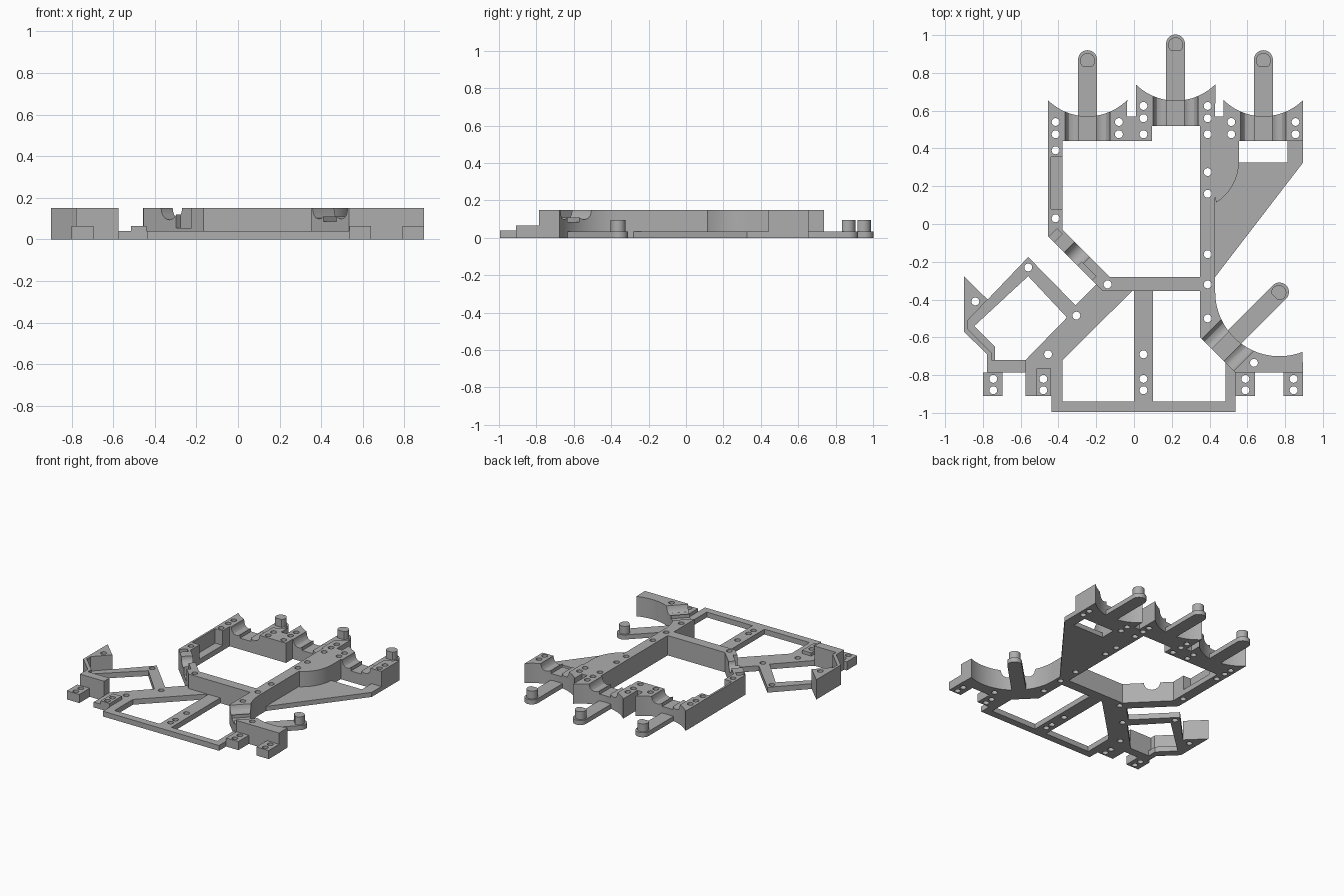
import bpy, bmesh
from math import pi, cos, sin, radians
from mathutils import Matrix, Vector

cube = bpy.data.objects.get("Cube")
if cube:
    bpy.data.objects.remove(cube, do_unlink=True)

grey = bpy.data.materials.new("plain grey")
grey.use_nodes = True
grey.diffuse_color = (0.42, 0.42, 0.42, 1)
grey.node_tree.nodes["Principled BSDF"].inputs["Base Color"].default_value = grey.diffuse_color

TOP, LOW, ARM, FOOT = 0.15, 0.04, 0.035, 0.065
parts = []


def prism(name, outline, bottom, top, cutter=False):
    """Extrude a flat outline upward into a closed solid."""
    bm = bmesh.new()
    base = bm.faces.new([bm.verts.new((x, y, bottom)) for x, y in outline])
    side = bmesh.ops.extrude_face_region(bm, geom=[base])
    moved = [v for v in side["geom"] if isinstance(v, bmesh.types.BMVert)]
    bmesh.ops.translate(bm, verts=moved, vec=(0, 0, top - bottom))
    bmesh.ops.recalc_face_normals(bm, faces=bm.faces)
    mesh = bpy.data.meshes.new(name)
    bm.to_mesh(mesh)
    bm.free()
    obj = bpy.data.objects.new(name, mesh)
    bpy.context.collection.objects.link(obj)
    if cutter:
        obj.hide_render = True
        obj.hide_set(True)
    else:
        mesh.materials.append(grey)
        parts.append(obj)
    return obj


def rect(left, right, front, back):
    return [(left, front), (right, front), (right, back), (left, back)]


def arc(x, y, radius, start, end, steps=20):
    angles = [radians(start + (end - start) * i / steps) for i in range(steps + 1)]
    return [(x + radius * cos(a), y + radius * sin(a)) for a in angles]


def place(obj, x, y, degrees):
    obj.data.transform(Matrix.Translation((x, y, 0)) @ Matrix.Rotation(radians(degrees), 4, "Z"))
    return obj


def cut(obj, cutter):
    mod = obj.modifiers.new("cut", "BOOLEAN")
    mod.operation, mod.solver, mod.object = "DIFFERENCE", "EXACT", cutter


def upright_cutter(name, profile, front, back):
    """Prism whose profile lies in x and z and which runs along y."""
    obj = prism(name, profile, -back, -front, cutter=True)
    obj.data.transform(Matrix.Rotation(pi / 2, 4, "X"))
    return obj


def saddle_cutter(name, x, y, front, back, degrees=0):
    """Two rounded grooves beside a square central channel."""
    half = [(0.045, 0.085), (0.045, 0.11), (0.06, 0.101), (0.078, 0.098),
            (0.098, 0.104), (0.112, 0.12), (0.12, TOP), (0.12, 0.2)]
    profile = [(-s, z) for s, z in reversed(half)] + half
    return place(upright_cutter(name, profile, front, back), x, y, degrees)


def arm_with_peg(name, x, y, length, degrees=0):
    """Flat rounded arm carrying a D shaped peg."""
    outline = arc(0, 0, 0.05, 0, 180) + [(-0.05, -length), (0.05, -length)]
    place(prism(name + "_arm", outline, 0, ARM), x, y, degrees)
    place(prism(name + "_peg", arc(0, -0.005, 0.04, -50, 230), ARM, 0.095), x, y, degrees)


# Three rear saddles with scooped backs
for name, x, y, depth in (("left_rear", -0.246, 0.87, 0.44),
                          ("middle_rear", 0.22, 0.953, 0.52),
                          ("right_rear", 0.685, 0.87, 0.44)):
    scoop = arc(x, y, 0.3, 225.5, 314.5)
    outline = [(x - 0.21, depth)] + scoop + [(x + 0.21, depth)]
    saddle = prism(name + "_saddle", outline, 0, TOP)
    cut(saddle, saddle_cutter(name + "_groove_cutter", x, 0, 0.3, 0.8))
    arm_with_peg(name, x, y, y - depth)

# Links between the rear saddles
prism("left_saddle_link", rect(-0.036, 0.01, 0.44, 0.57), 0, TOP)
prism("left_saddle_post", rect(0.01, 0.095, 0.44, 0.52), 0, TOP)
prism("right_saddle_link", rect(0.43, 0.475, 0.44, 0.57), 0, TOP)

# Long rails and cross bar
side_rail = prism("side_rail", [(-0.455, 0.44), (-0.455, -0.065), (-0.378, -0.03), (-0.378, 0.44)], 0, TOP)
cut(side_rail, prism("rail_recess_cutter", rect(-0.44, -0.3, 0.08, 0.355), LOW, 0.2, True))
prism("main_rail", rect(0.35, 0.43, -0.36, 0.52), 0, TOP)
prism("cross_bar", [(-0.165, -0.355), (0.35, -0.355), (0.35, -0.28), (-0.13, -0.28)], 0, TOP)
flare = arc(0.3, 0.33, 0.255, 0, -58)
prism("rail_flare", [(0.43, 0.44), (0.555, 0.44)] + flare + [(0.43, 0.14)], 0, TOP)

# Diagonal wall with its notches
diagonal = prism("diagonal_wall", [(-0.455, -0.065), (-0.165, -0.355), (-0.13, -0.28), (-0.378, -0.03)], 0, TOP)
round_notch = upright_cutter("round_notch_cutter", arc(0, TOP, 0.056, 0, 345, 23), -0.2, 0.2)
cut(diagonal, place(round_notch, -0.33, -0.19, -45))
cut(diagonal, place(prism("recess_cutter", rect(-0.053, 0.053, -0.1, 0.03), 0.055, 0.2, True), -0.26, -0.26, -45))
slot = place(prism("slot_cutter", rect(-0.02, 0.02, -0.03, 0.03), 0.05, 0.2, True), -0.415, -0.06, -45)
cut(diagonal, slot)
cut(side_rail, slot)

# Thin side plate with a window behind it
prism("side_plate", [(0.43, -0.28), (0.895, 0.325), (0.555, 0.325), (0.43, 0.2)], 0, ARM)
prism("side_plate_strap", rect(0.812, 0.895, 0.325, 0.44), 0, ARM)

# Front curved wall, its saddle and arm
wall = arc(0.77, -0.36, 0.34, 180, 291, 32) + [(0.895, -0.785), (0.535, -0.785), (0.35, -0.6), (0.35, -0.36)]
curved_wall = prism("curved_wall", wall, 0, TOP)
cut(curved_wall, saddle_cutter("front_groove_cutter", 0.443, -0.693, -0.1, 0.25, -45))
arm_with_peg("front", 0.77, -0.36, 0.42, -45)

# Low front frame
prism("front_bar", rect(-0.437, 0.537, -0.995, -0.94), 0, LOW)
prism("centre_bar", rect(0, 0.1, -0.94, -0.355), 0, LOW)
prism("frame_side_bar", rect(0.484, 0.537, -0.94, -0.735), 0, LOW)
prism("wide_brace", [(-0.01, -0.355), (-0.378, -0.72), (-0.378, -0.94), (-0.437, -0.94), (-0.437, -0.91),
                     (-0.574, -0.91), (-0.574, -0.72), (-0.355, -0.495), (-0.31, -0.43), (-0.2, -0.32)], 0, LOW)

# Diamond shaped side bracket
prism("bracket_inner_arm", [(-0.56, -0.175), (-0.56, -0.276), (-0.355, -0.495), (-0.31, -0.43)], 0, LOW)
prism("bracket_outer_arm", [(-0.56, -0.175), (-0.775, -0.4), (-0.89, -0.52), (-0.845, -0.54), (-0.56, -0.276)], 0, LOW)
prism("bracket_fin", [(-0.9, -0.277), (-0.775, -0.4), (-0.88, -0.51), (-0.9, -0.51)], 0, TOP)
prism("bracket_wall", [(-0.9, -0.51), (-0.9, -0.57), (-0.778, -0.69), (-0.778, -0.785), (-0.574, -0.785),
                       (-0.574, -0.72), (-0.755, -0.72), (-0.755, -0.68), (-0.88, -0.555), (-0.88, -0.51)], 0, TOP)
prism("bracket_ledge", [(-0.88, -0.51), (-0.88, -0.555), (-0.755, -0.68), (-0.755, -0.72), (-0.735, -0.72),
                        (-0.735, -0.65), (-0.845, -0.54)], 0, LOW)

# Mounting feet
for name, left, right, back in (("outer_left", -0.8, -0.695, -0.785), ("inner_left", -0.515, -0.44, -0.765),
                                ("inner_right", 0.537, 0.64, -0.785), ("outer_right", 0.792, 0.895, -0.785)):
    prism(name + "_foot", rect(left, right, -0.91, back), 0, FOOT)

# Screw holes, listed by column
columns = {-0.415: (0.54, 0.475, 0.39, 0.03), -0.08: (0.54, 0.475), 0.515: (0.54, 0.475), 0.855: (0.54, 0.475),
           0.05: (0.625, 0.56, 0.475, -0.69, -0.82, -0.88),
           0.39: (0.625, 0.56, 0.475, 0.275, 0.16, -0.16, -0.32, -0.5),
           -0.14: (-0.32,), -0.305: (-0.485,), -0.56: (-0.23,), -0.84: (-0.41,), -0.455: (-0.69,), 0.635: (-0.735,),
           -0.745: (-0.82, -0.88), -0.48: (-0.82, -0.88), 0.59: (-0.82, -0.88), 0.845: (-0.82, -0.88)}
bm = bmesh.new()
for x, rows in columns.items():
    for y in rows:
        bmesh.ops.create_cone(bm, cap_ends=True, segments=16, radius1=0.021, radius2=0.021, depth=1,
                              matrix=Matrix.Translation((x, y, 0)))
mesh = bpy.data.meshes.new("screw_hole_cutter")
bm.to_mesh(mesh)
bm.free()
holes = bpy.data.objects.new("screw_hole_cutter", mesh)
bpy.context.collection.objects.link(holes)
holes.hide_render = True
holes.hide_set(True)


def has_hole(obj):
    """True when a hole centre falls within the bounds of the part."""
    corners = [Vector(c) for c in obj.bound_box]
    low, high = corners[0], corners[6]
    return any(low.x - 0.02 < x < high.x + 0.02 and low.y - 0.02 < y < high.y + 0.02
               for x, rows in columns.items() for y in rows)


bpy.context.view_layer.update()
for part in parts:
    if has_hole(part) and not part.name.endswith("peg"):
        cut(part, holes)

# Bake the cuts, drop the cutters and shade
depsgraph = bpy.context.evaluated_depsgraph_get()
baked = {part: bpy.data.meshes.new_from_object(part.evaluated_get(depsgraph)) for part in parts}
for part, mesh in baked.items():
    part.modifiers.clear()
    part.data = mesh
    mesh.materials.clear()
    mesh.materials.append(grey)
for obj in [o for o in bpy.data.objects if o.name.endswith("_cutter")]:
    bpy.data.objects.remove(obj, do_unlink=True)
bpy.ops.object.select_all(action="DESELECT")
for part in parts:
    part.select_set(True)
bpy.context.view_layer.objects.active = parts[0]
bpy.ops.object.shade_smooth_by_angle(angle=radians(30))
